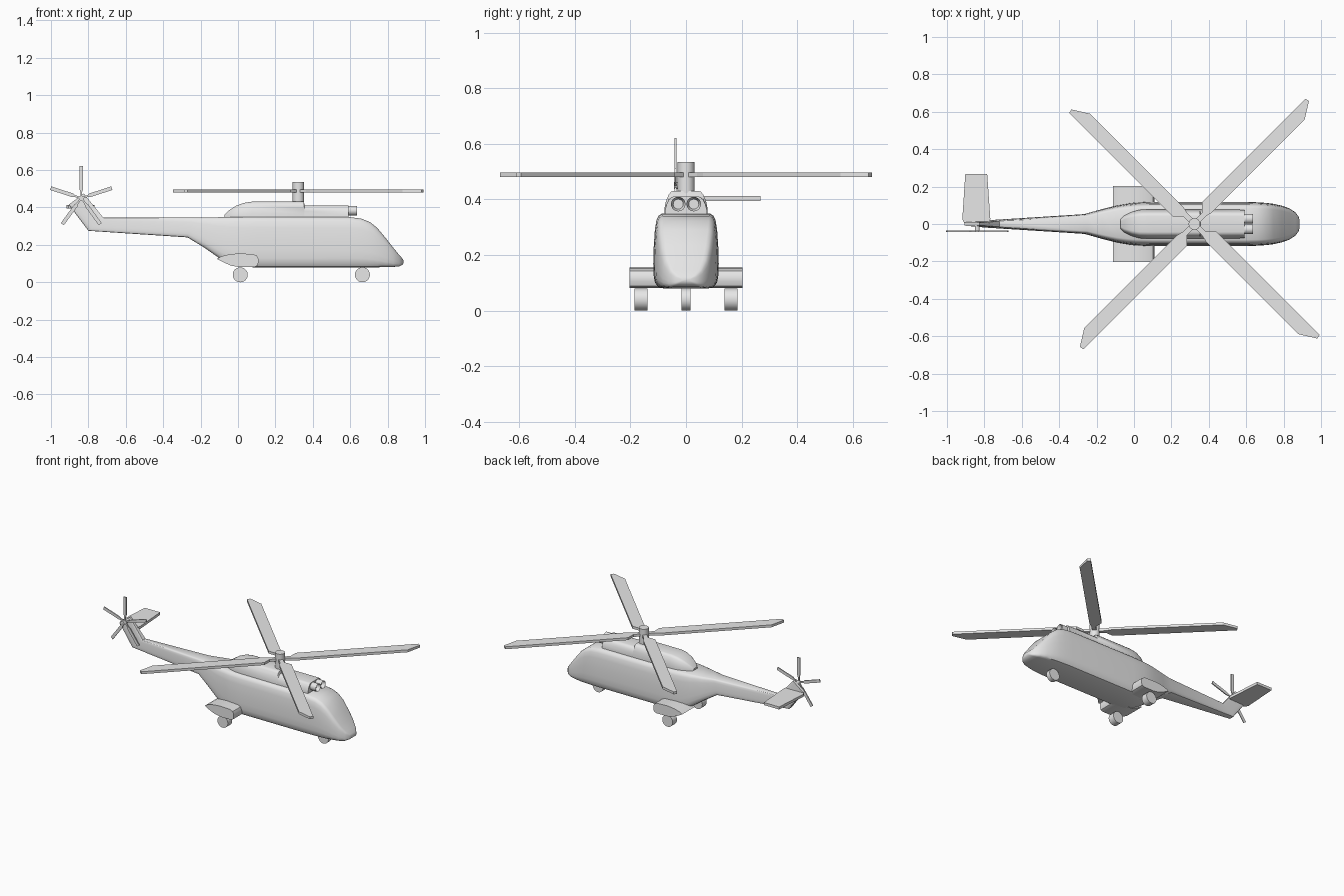
import bpy, bmesh, math
from mathutils import Vector, Matrix

cube = bpy.data.objects.get("Cube")
if cube:
    bpy.data.objects.remove(cube, do_unlink=True)

grey = bpy.data.materials.new("light_grey")
grey.use_nodes = True
colour = (0.8, 0.8, 0.8, 1.0)
grey.diffuse_color = colour
grey.node_tree.nodes["Principled BSDF"].inputs["Base Color"].default_value = colour


def finish(name, bm, smooth=None):
    """Turn a bmesh into a named grey object, smooth below the given angle."""
    bmesh.ops.recalc_face_normals(bm, faces=bm.faces)
    mesh = bpy.data.meshes.new(name)
    bm.to_mesh(mesh)
    bm.free()
    mesh.materials.append(grey)
    obj = bpy.data.objects.new(name, mesh)
    bpy.context.collection.objects.link(obj)
    if smooth:
        bpy.ops.object.select_all(action='DESELECT')
        obj.select_set(True)
        bpy.context.view_layer.objects.active = obj
        bpy.ops.object.shade_smooth_by_angle(angle=math.radians(smooth))
    return obj


def loft(name, half_section, stations, smooth):
    """Skin mirrored cross-sections; a station is x_low, z_low, x_high, z_high, half width."""
    section = half_section + [(-w, h) for w, h in reversed(half_section)]
    n = len(section)
    bm = bmesh.new()
    rings = []
    for xb, zb, xt, zt, hw in stations:
        rings.append([bm.verts.new((xb + (xt - xb) * h, w * hw, zb + (zt - zb) * h))
                      for w, h in section])
    for a, b in zip(rings, rings[1:]):
        for i in range(n):
            j = (i + 1) % n
            bm.faces.new((a[i], a[j], b[j], b[i]))
    bm.faces.new(rings[0])
    bm.faces.new(rings[-1])
    return finish(name, bm, smooth)


def prism(name, outline, low, high, matrix=None, smooth=None):
    """Extrude a flat outline from low to high along its local z."""
    bm = bmesh.new()
    face = bm.faces.new([bm.verts.new((u, v, low)) for u, v in outline])
    new = bmesh.ops.extrude_face_region(bm, geom=[face])["geom"]
    bmesh.ops.translate(bm, vec=(0, 0, high - low),
                        verts=[g for g in new if isinstance(g, bmesh.types.BMVert)])
    if matrix:
        bm.transform(matrix)
    return finish(name, bm, smooth)


def cylinder(name, centre, radius, length, axis, sides=32, bore=0):
    """Cylinder along an axis, optionally with a recessed bore in both ends."""
    bm = bmesh.new()
    bmesh.ops.create_cone(bm, cap_ends=True, segments=sides,
                          radius1=radius, radius2=radius, depth=length)
    if bore:
        caps = [f for f in bm.faces if abs(f.normal.z) > 0.9]
        bmesh.ops.inset_individual(bm, faces=caps, thickness=radius - bore)
        for f in caps:
            bmesh.ops.translate(bm, verts=f.verts, vec=-f.normal * length * 0.3)
    turn = Vector((0, 0, 1)).rotation_difference(Vector(axis)).to_matrix().to_4x4()
    bm.transform(Matrix.Translation(centre) @ turn)
    return finish(name, bm, 40)


# Fuselage, tail boom and swept fin in one skin
hull = [(0.70, 0), (0.86, 0.02), (0.95, 0.08), (0.99, 0.18), (1, 0.33), (0.985, 0.55),
        (0.95, 0.78), (0.90, 0.91), (0.83, 0.97), (0.72, 1)]
loft("fuselage", hull, [
    (-0.905, 0.415, -0.825, 0.475, 0.010),
    (-0.800, 0.275, -0.720, 0.345, 0.020),
    (-0.270, 0.240, -0.250, 0.345, 0.053),
    (-0.180, 0.185, -0.170, 0.346, 0.078),
    (-0.090, 0.122, -0.090, 0.348, 0.100),
    (-0.040, 0.094, -0.040, 0.350, 0.109),
    (0.010, 0.081, 0.010, 0.350, 0.115),
    (0.100, 0.080, 0.100, 0.350, 0.118),
    (0.600, 0.080, 0.600, 0.348, 0.118),
    (0.660, 0.080, 0.660, 0.340, 0.116),
    (0.705, 0.080, 0.705, 0.322, 0.113),
    (0.745, 0.080, 0.745, 0.290, 0.108),
    (0.790, 0.081, 0.790, 0.236, 0.098),
    (0.830, 0.082, 0.830, 0.185, 0.084),
    (0.862, 0.085, 0.862, 0.146, 0.063),
    (0.880, 0.094, 0.880, 0.126, 0.040),
    (0.886, 0.104, 0.886, 0.115, 0.018)], 35)

# Engine cowling, stepped down in front of the mast
cowl = [(1, 0), (1, 0.35), (0.93, 0.62), (0.80, 0.87), (0.68, 0.97), (0.55, 1)]
loft("engine_cowling", cowl, [
    (x, 0.33, x, zt, hw) for x, zt, hw in (
        (-0.073, 0.360, 0.025), (-0.052, 0.382, 0.045), (-0.010, 0.409, 0.065),
        (0.030, 0.424, 0.076), (0.075, 0.431, 0.078), (0.352, 0.431, 0.078),
        (0.356, 0.411, 0.078), (0.590, 0.411, 0.076))], 35)

# Twin engine intakes
for side, label in ((-1, "front_side"), (1, "back_side")):
    cylinder(f"engine_intake_{label}", (0.595, side * 0.028, 0.383), 0.026, 0.08,
             (1, 0, 0), 24, bore=0.018)

# Main rotor: mast and four blades with clipped tips
MAST_X = 0.323
cylinder("rotor_mast", (MAST_X, 0, 0.47), 0.031, 0.13, (0, 0, 1))
blade = [(0.0, -0.014), (0.07, -0.014), (0.11, -0.023), (0.81, -0.023), (0.898, 0.032),
         (0.893, 0.054), (0.11, 0.054), (0.07, 0.014), (0.0, 0.014)]
for k in range(4):
    prism(f"rotor_blade_{k + 1}", blade, 0.480, 0.497,
          Matrix.Translation((MAST_X, 0, 0)) @ Matrix.Rotation(math.radians(45 + 90 * k), 4, 'Z'))

# Local z turned to -y for parts drawn in side profile
SIDE = Matrix.Rotation(math.radians(90), 4, 'X')

# Tail rotor: hub and five narrow blades
hub = Vector((-0.838, 0, 0.45))
cylinder("tail_rotor_hub", hub + Vector((0, -0.021, 0)), 0.013, 0.046, (0, 1, 0), 16)
tail_blade = [(0, -0.005), (0.035, -0.005), (0.05, -0.010), (0.172, -0.010),
              (0.172, 0.010), (0.05, 0.010), (0.035, 0.005), (0, 0.005)]
for k in range(5):
    prism(f"tail_rotor_blade_{k + 1}", tail_blade, 0.035, 0.042,
          Matrix.Translation(hub) @ SIDE @ Matrix.Rotation(math.radians(90 + 72 * k), 4, 'Z'))

# Single-sided horizontal stabiliser
prism("stabiliser", [(-0.905, 0), (-0.918, 0.025), (-0.902, 0.268), (-0.785, 0.268),
                     (-0.768, 0.025), (-0.775, 0)], 0.395, 0.413)

# Sponsons with a rounded nose and pointed tail, and the wheels beneath
sponson = [(-0.113, 0.125), (-0.075, 0.105), (-0.035, 0.088), (0.01, 0.081), (0.085, 0.081),
           (0.103, 0.088), (0.109, 0.105), (0.109, 0.125), (0.101, 0.142), (0.080, 0.151),
           (0.0, 0.154), (-0.05, 0.149), (-0.09, 0.138)]
for side, label in ((-1, "front_side"), (1, "back_side")):
    low, high = sorted((-side * 0.06, -side * 0.203))
    prism(f"sponson_{label}", sponson, low, high, SIDE, 40)
    cylinder(f"main_wheel_{label}", (0.012, side * 0.162, 0.04), 0.04, 0.047, (0, 1, 0))
cylinder("nose_wheel", (0.665, 0, 0.04), 0.04, 0.032, (0, 1, 0))
